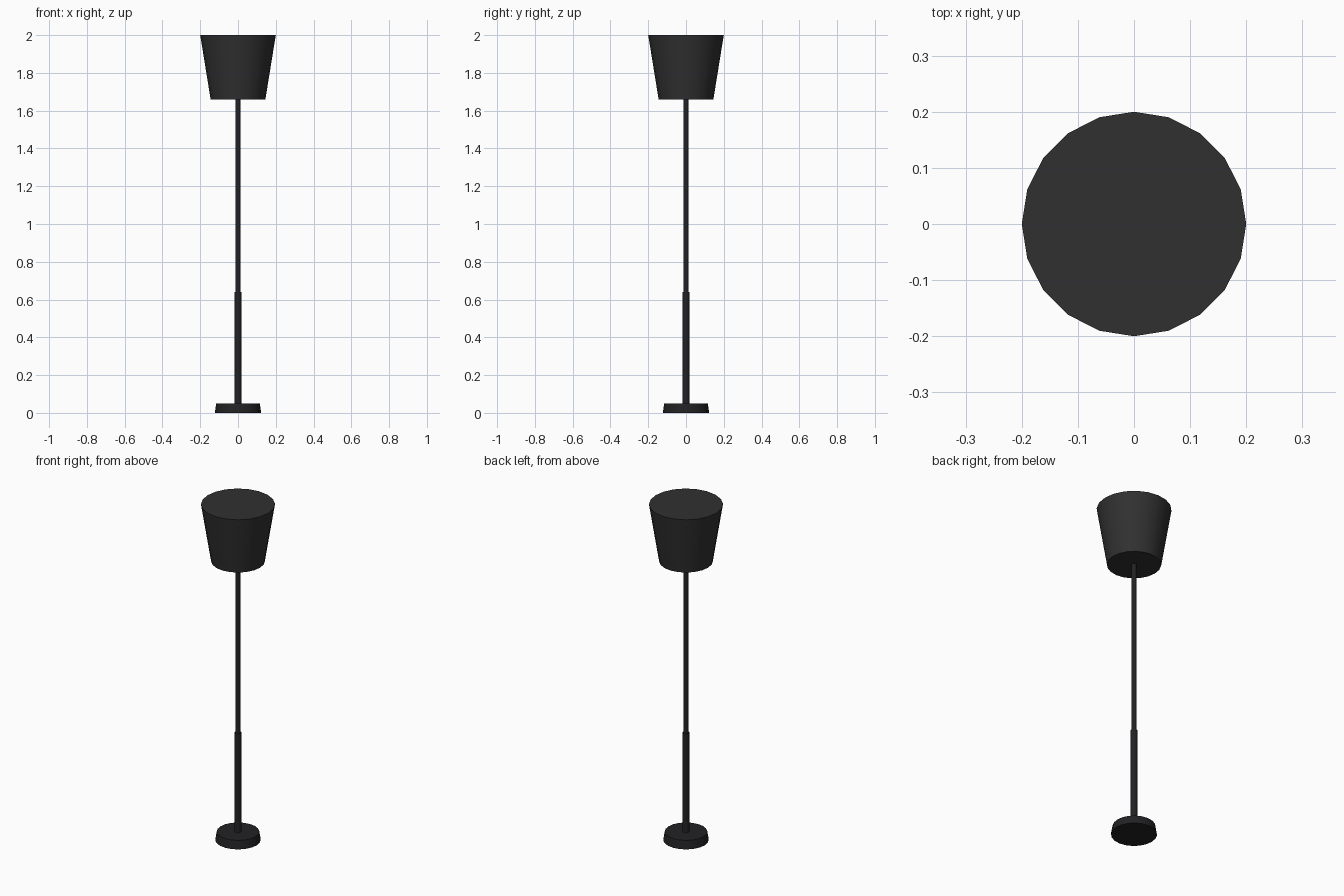
import bpy
import math

if "Cube" in bpy.data.objects:
    bpy.data.objects.remove(bpy.data.objects["Cube"])


def material(name, color):
    mat = bpy.data.materials.new(name)
    mat.diffuse_color = (*color, 1.0)
    mat.use_nodes = True
    mat.node_tree.nodes["Principled BSDF"].inputs["Base Color"].default_value = mat.diffuse_color
    return mat


fabric = material("dark_fabric", (0.03, 0.03, 0.031))
metal = material("dark_metal", (0.016, 0.016, 0.018))


def tapered(name, r_bottom, r_top, z0, z1, mat, sides=20):
    bpy.ops.mesh.primitive_cone_add(vertices=sides, radius1=r_bottom, radius2=r_top,
                                    depth=z1 - z0, location=(0, 0, (z0 + z1) / 2))
    obj = bpy.context.object
    obj.name = name
    obj.data.materials.append(mat)
    bpy.ops.object.shade_smooth_by_angle(angle=math.radians(30))
    return obj


# Weighted foot
tapered("base", 0.123, 0.115, 0.0, 0.05, metal)
# Two-stage pole
tapered("lower_pole", 0.018, 0.018, 0.045, 0.64, metal)
tapered("upper_pole", 0.0145, 0.0145, 0.63, 1.67, metal)
# Closed flared shade
tapered("shade", 0.145, 0.2, 1.66, 2.0, fabric)
